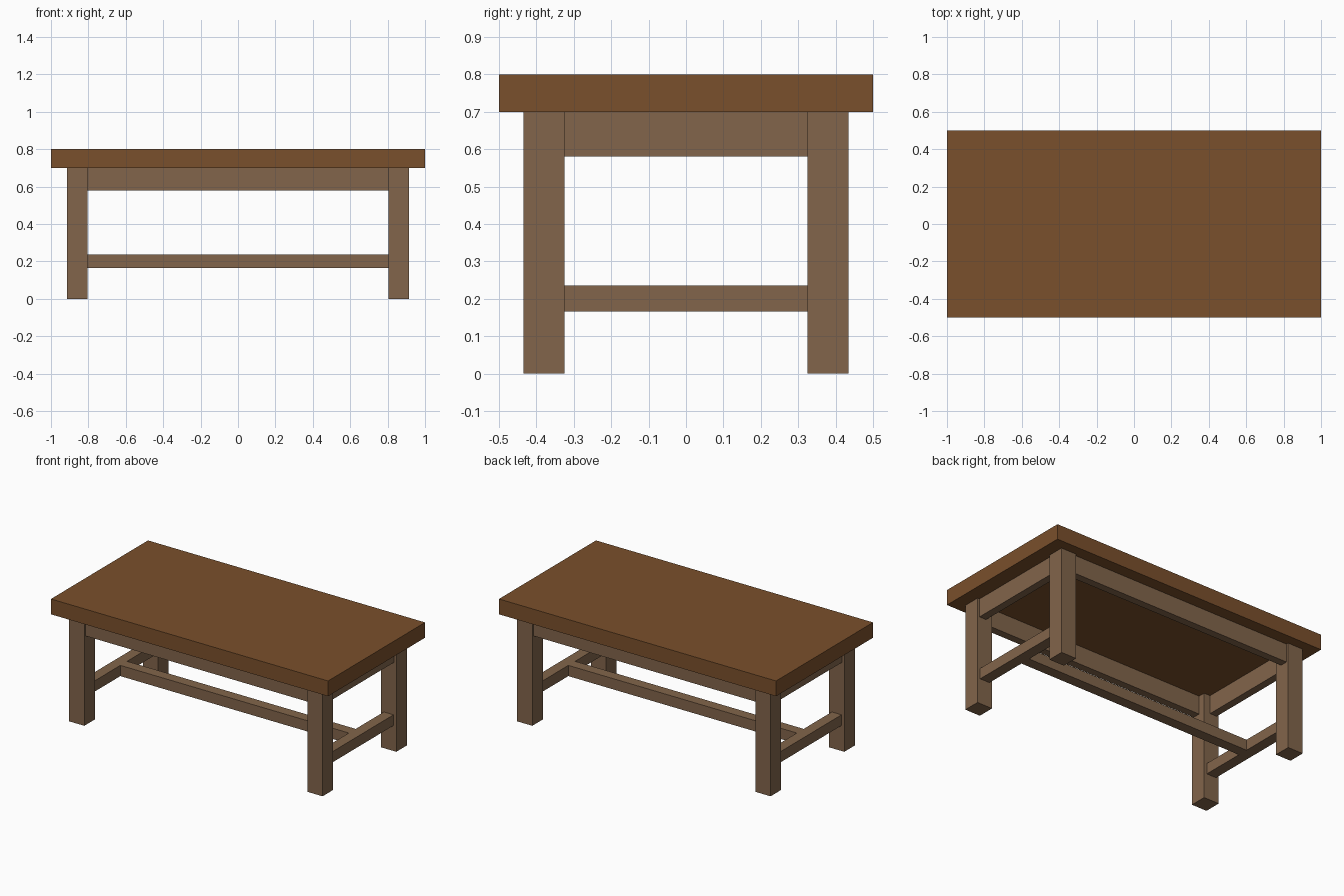
import bpy
import bmesh

cube = bpy.data.objects.get("Cube")
if cube:
    bpy.data.objects.remove(cube, do_unlink=True)


def material(name, color):
    mat = bpy.data.materials.new(name)
    mat.use_nodes = True
    mat.diffuse_color = color
    mat.node_tree.nodes["Principled BSDF"].inputs["Base Color"].default_value = color
    return mat


def box(name, center, size, mat):
    mesh = bpy.data.meshes.new(name)
    bm = bmesh.new()
    bmesh.ops.create_cube(bm, size=1)
    bmesh.ops.scale(bm, vec=size, verts=bm.verts)
    bm.to_mesh(mesh)
    bm.free()
    mesh.materials.append(mat)
    obj = bpy.data.objects.new(name, mesh)
    obj.location = center
    bpy.context.collection.objects.link(obj)
    return obj


top_wood = material("warm brown wood", (0.195, 0.080, 0.025, 1))
frame_wood = material("pale brown wood", (0.223, 0.130, 0.070, 1))

LEG = 0.11             # leg width
LEG_X, LEG_Y = 0.86, 0.38
LEG_H = 0.70
APRON_H, APRON_T, APRON_INSET = 0.12, 0.05, 0.015
BAR, BAR_Z = 0.07, 0.201

# Table top
box("table_top", (0, 0, LEG_H + 0.05), (2, 1, 0.1), top_wood)

# Frame spans between the inner leg faces
span_x = 2 * LEG_X - LEG
span_y = 2 * LEG_Y - LEG
apron_z = LEG_H - APRON_H / 2
apron_offset = LEG / 2 - APRON_INSET - APRON_T / 2

# Legs
for sx, side in ((-1, "right"), (1, "left")):
    for sy, end in ((-1, "front"), (1, "back")):
        box(f"{end}_{side}_leg", (sx * LEG_X, sy * LEG_Y, LEG_H / 2),
            (LEG, LEG, LEG_H), frame_wood)

# Long aprons
for sy, end in ((-1, "front"), (1, "back")):
    box(f"{end}_apron", (0, sy * (LEG_Y + apron_offset), apron_z),
        (span_x, APRON_T, APRON_H), frame_wood)

# Short aprons and side stretchers
for sx, side in ((-1, "right"), (1, "left")):
    box(f"{side}_apron", (sx * (LEG_X + apron_offset), 0, apron_z),
        (APRON_T, span_y, APRON_H), frame_wood)
    box(f"{side}_stretcher", (sx * LEG_X, 0, BAR_Z),
        (BAR, span_y, BAR), frame_wood)

# Long centre stretcher joining the side stretchers
box("centre_stretcher", (0, 0, BAR_Z), (2 * LEG_X - BAR, BAR, BAR), frame_wood)
